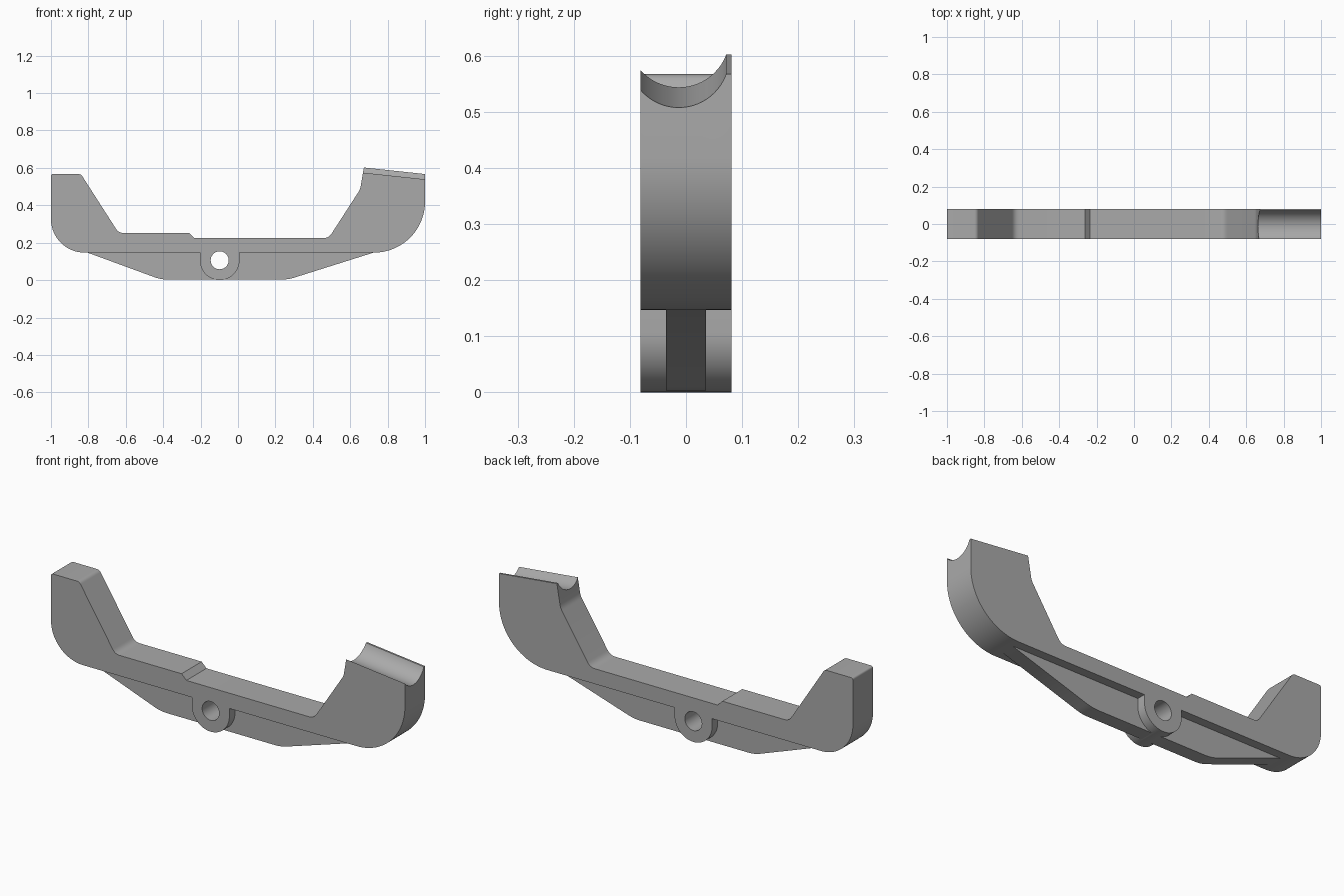
import bpy, bmesh, math
from mathutils import Matrix

cube = bpy.data.objects.get("Cube")
if cube:
    bpy.data.objects.remove(cube, do_unlink=True)

HALF = 0.081        # half depth of the body
UNDER = 0.147       # underside of the body
BOSS_X, BOSS_Z, BOSS_R = -0.098, 0.106, 0.106

grey = bpy.data.materials.new("plain grey")
grey.use_nodes = True
colour = (0.4, 0.4, 0.4, 1)
grey.diffuse_color = colour
grey.node_tree.nodes["Principled BSDF"].inputs["Base Color"].default_value = colour


def arc(cx, cz, r, start, end, steps=20):
    angles = [math.radians(start + (end - start) * i / steps) for i in range(steps + 1)]
    return [(cx + r * math.cos(a), cz + r * math.sin(a)) for a in angles]


def fillet(before, corner, after, size, steps=6):
    """Round a corner with a quadratic curve."""
    def toward(p):
        d = math.dist(p, corner)
        return [c + (q - c) * size / d for c, q in zip(corner, p)]
    a, b = toward(before), toward(after)
    ts = [i / steps for i in range(steps + 1)]
    return [tuple((1-t)**2 * p + 2*t*(1-t) * c + t*t * q
                  for p, c, q in zip(a, corner, b)) for t in ts]


def slab(name, outline, half):
    """Extrude an x-z outline evenly to the front and back."""
    bm = bmesh.new()
    face = bm.faces.new([bm.verts.new((x, -half, z)) for x, z in outline])
    new = bmesh.ops.extrude_face_region(bm, geom=[face])["geom"]
    moved = [v for v in new if isinstance(v, bmesh.types.BMVert)]
    bmesh.ops.translate(bm, verts=moved, vec=(0, 2 * half, 0))
    bmesh.ops.recalc_face_normals(bm, faces=bm.faces)
    mesh = bpy.data.meshes.new(name)
    bm.to_mesh(mesh)
    bm.free()
    mesh.materials.append(grey)
    obj = bpy.data.objects.new(name, mesh)
    bpy.context.collection.objects.link(obj)
    return obj


def combine(target, other, operation):
    mod = target.modifiers.new(operation.title(), "BOOLEAN")
    mod.operation, mod.solver, mod.object = operation, "EXACT", other
    bpy.context.view_layer.objects.active = target
    bpy.ops.object.modifier_apply(modifier=mod.name)
    bpy.data.objects.remove(other, do_unlink=True)


# Body: two upright arms joined by a bar with a small step
tip, foot = (-0.84, 0.567), (-0.638, 0.252)
step_top, step_low = (-0.262, 0.252), (-0.235, 0.225)
elbow, neck = (0.485, 0.225), (0.653, 0.485)
outline = (
    fillet((-1, 0.3), (-1, 0.567), tip, 0.012)
    + fillet((-1, 0.567), tip, foot, 0.014)
    + fillet(tip, foot, step_top, 0.025)
    + [step_top, step_low]
    + fillet(step_low, elbow, neck, 0.028)
    + fillet(elbow, neck, (0.673, 0.602), 0.015)
    + [(0.673, 0.602), (1, 0.567)]
    + arc(0.727, 0.42, 0.273, 0, -90, 32)
    + arc(-0.82, 0.327, 0.18, -90, -180, 24)
)
body = slab("bracket_body", outline, HALF)

# Thin stiffening web under the bar
left, right = (-0.412, 0.003), (0.268, 0.003)
web = slab("web", [(-0.74, 0.18), (-0.805, UNDER)]
           + fillet((-0.805, UNDER), left, right, 0.035)
           + fillet(left, right, (0.725, UNDER), 0.035)
           + [(0.725, UNDER), (0.66, 0.18)], 0.036)
combine(body, web, "UNION")

# Full-depth rounded boss
boss = slab("boss", [(BOSS_X - BOSS_R, 0.18)]
            + arc(BOSS_X, BOSS_Z, BOSS_R, 180, 360, 40)
            + [(BOSS_X + BOSS_R, 0.18)], HALF)
combine(body, boss, "UNION")

# Round pivot hole
hole = slab("hole_cutter", arc(BOSS_X, BOSS_Z, 0.048, 0, 360, 40)[:-1], 0.2)
combine(body, hole, "DIFFERENCE")

# Sloping round groove across the top of the left arm
groove = slab("groove_cutter", arc(0, 0, 0.09, 0, 360, 64)[:-1], 0.5)
slope = math.atan2(0.035, 0.327)
groove.data.transform(Matrix.Translation((1, -0.013, 0.598))
                      @ Matrix.Rotation(slope, 4, "Y")
                      @ Matrix.Rotation(math.pi / 2, 4, "Z"))
combine(body, groove, "DIFFERENCE")

bpy.ops.object.select_all(action="DESELECT")
body.select_set(True)
bpy.context.view_layer.objects.active = body
bpy.ops.object.shade_smooth_by_angle(angle=math.radians(25))
